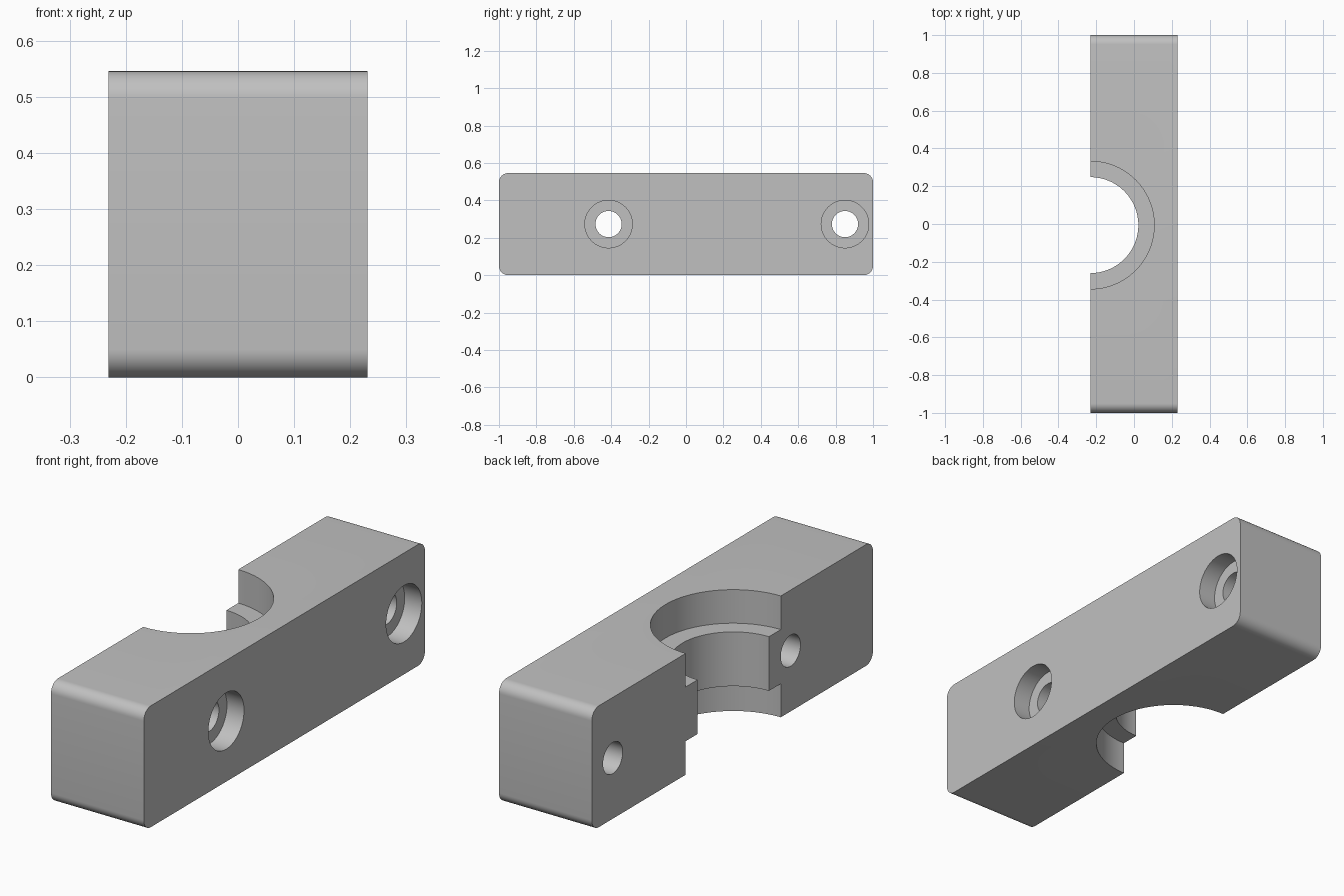
import bpy
import bmesh
from math import pi, radians

if "Cube" in bpy.data.objects:
    bpy.data.objects.remove(bpy.data.objects["Cube"], do_unlink=True)

WIDTH, LENGTH, HEIGHT = 0.462, 2.0, 0.546
MID = HEIGHT / 2
SIDE = WIDTH / 2

grey = bpy.data.materials.new("plain grey")
grey.use_nodes = True
colour = (0.53, 0.53, 0.53, 1)
grey.diffuse_color = colour
grey.node_tree.nodes["Principled BSDF"].inputs["Base Color"].default_value = colour

# Clamp block with the four long edges across its width rounded
bpy.ops.mesh.primitive_cube_add(size=1, location=(0, 0, MID))
block = bpy.context.object
block.name = "clamp_block"
block.scale = (WIDTH, LENGTH, HEIGHT)
bpy.ops.object.transform_apply(location=True, rotation=True, scale=True)
block.data.materials.append(grey)

bm = bmesh.new()
bm.from_mesh(block.data)
edges = [e for e in bm.edges if abs(e.verts[0].co.x - e.verts[1].co.x) > 0.1]
bmesh.ops.bevel(bm, geom=edges, offset=0.05, segments=10, profile=0.5, affect="EDGES")
bm.to_mesh(block.data)
bm.free()


def cut(name, radius, depth, location, along_x=False, sides=64):
    """Cut a round hole through the block, then discard the cutter."""
    bpy.ops.mesh.primitive_cylinder_add(
        vertices=sides, radius=radius, depth=depth, location=location,
        rotation=(0, pi / 2 if along_x else 0, 0))
    cutter = bpy.context.object
    cutter.name = name
    cutter.hide_render = True
    cutter.data.materials.append(grey)
    mod = block.modifiers.new(name, "BOOLEAN")
    mod.operation = "DIFFERENCE"
    mod.solver = "EXACT"
    mod.object = cutter
    bpy.ops.object.select_all(action="DESELECT")
    block.select_set(True)
    bpy.context.view_layer.objects.active = block
    bpy.ops.object.modifier_apply(modifier=name)
    bpy.data.objects.remove(cutter, do_unlink=True)


# Half-round bore with a wider recess above and below the central rib
BORE_Y = -0.006
RIB = 0.122
cut("bore", 0.254, 1, (-SIDE, BORE_Y, MID), sides=96)
for side in (-1, 1):
    cut("recess", 0.338, 0.4, (-SIDE, BORE_Y, MID + side * (RIB + 0.2)), sides=96)

# Bolt holes with counterbores on the outer face
for y in (-0.414, 0.85):
    cut("bolt_hole", 0.07, 1, (0, y, MID), along_x=True)
    cut("counterbore", 0.127, 0.2, (SIDE - 0.085 + 0.1, y, MID), along_x=True)

bpy.ops.object.shade_smooth_by_angle(angle=radians(30))
